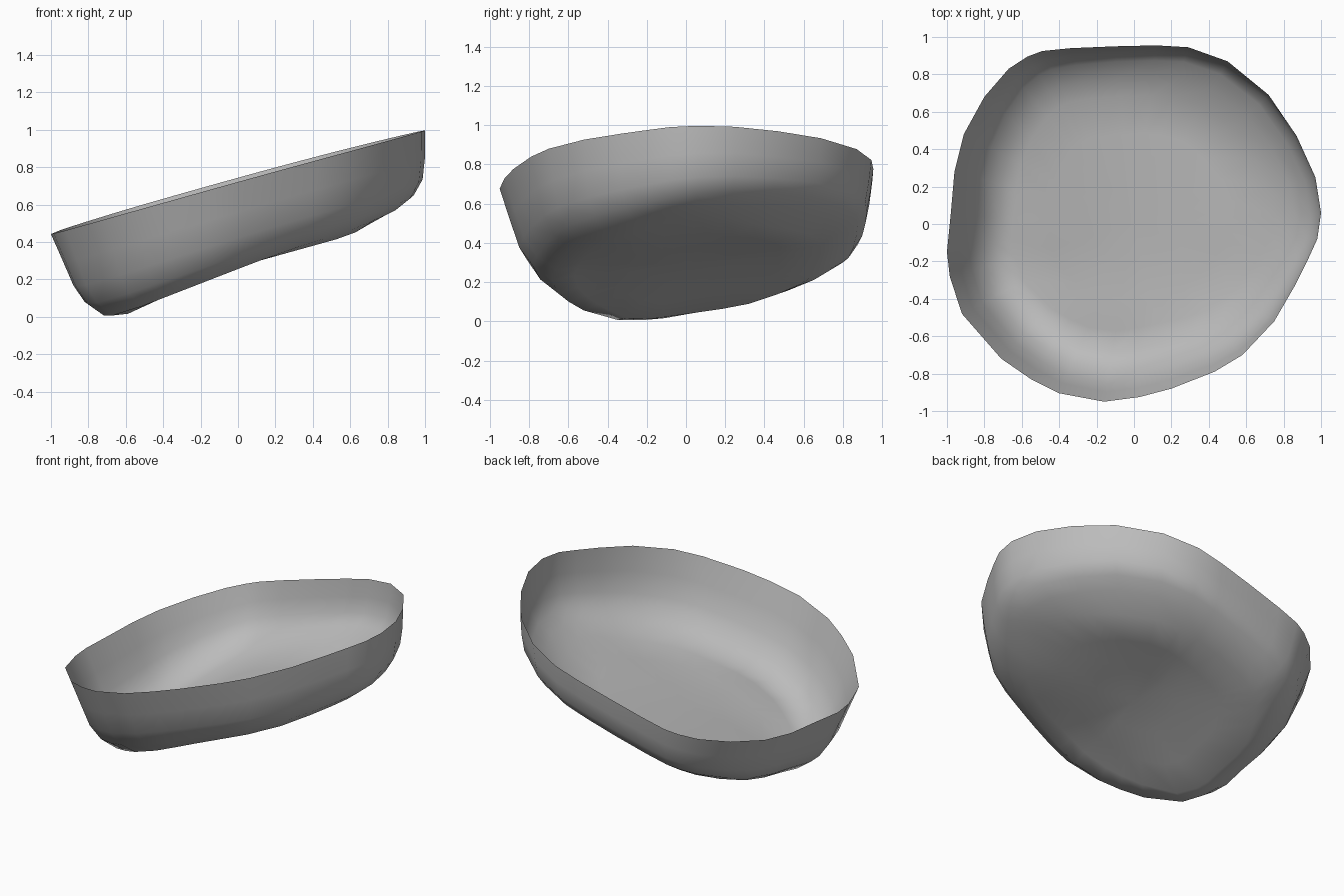
import bpy
import bmesh

default_cube = bpy.data.objects.get("Cube")
if default_cube:
    bpy.data.objects.remove(default_cube, do_unlink=True)

# Plan outline of the rim, counter-clockwise from the raised end
RIM_OUTLINE = [
    (1, .06), (.97, .25), (.87, .47), (.72, .69), (.5, .87), (.29, .945),
    (.12, .955), (-.1, .95), (-.34, .94), (-.49, .925), (-.57, .895),
    (-.67, .83), (-.8, .68), (-.91, .48), (-.96, .28), (-.98, .05),
    (-1, -.15), (-.985, -.28), (-.92, -.48), (-.71, -.72), (-.55, -.83),
    (-.4, -.905), (-.16, -.95), (.03, -.925), (.2, -.88), (.43, -.79),
    (.58, -.7), (.75, -.52), (.86, -.33), (.93, -.19), (.98, -.08)]

# Lengthwise floor profile (x, z)
FLOOR_PROFILE = [(-.75, -.01), (-.62, 0), (-.5, .06), (-.25, .17),
                 (0, .268), (.6, .435), (.85, .56)]

# Wall rings: depth below rim, then scale toward right, left, back and front
WALL_RINGS = [(.15, 1, .935, .985, .945), (.28, .987, .88, .965, .895),
              (.37, .94, .82, .915, .82), (.435, .86, .73, .82, .72)]
FLOOR_EDGE = (.75, .65, .72, .6)


def rim_height(x, y):
    return .72 + .276 * x + .012 * y + .012 * (1 - x * x)


def floor_height(x, y):
    height = FLOOR_PROFILE[-1][1]
    for (x0, z0), (x1, z1) in zip(FLOOR_PROFILE, FLOOR_PROFILE[1:]):
        if x <= x1:
            height = z0 + (z1 - z0) * max(0, x - x0) / (x1 - x0)
            break
    crosswise_tilt = .1 - .06 * x
    return max(0, height + crosswise_tilt * max(0, y + .28))


def side_scale(x, y, scales):
    """Blend the four side scales by plan direction."""
    right, left, back, front = scales
    along = x * x / (x * x + y * y)
    return along * (right if x > 0 else left) + (1 - along) * (back if y > 0 else front)


def wall_ring(depth, *scales):
    points = []
    for x, y in RIM_OUTLINE:
        s = side_scale(x, y, scales)
        deepness = 1 - .2 * max(-.35, y + .25)
        points.append((x * s, y * s, max(0, rim_height(x, y) - depth * deepness)))
    return points


def floor_ring(shrink):
    points = []
    for x, y in RIM_OUTLINE:
        s = side_scale(x, y, FLOOR_EDGE) * shrink
        points.append((x * s, y * s, floor_height(x * s, y * s)))
    return points


# Thin open shell: rim, rounded wall and sloping floor
rings = [[(x, y, rim_height(x, y)) for x, y in RIM_OUTLINE]]
rings += [wall_ring(*ring) for ring in WALL_RINGS]
rings += [floor_ring(shrink) for shrink in (1, .7, .35)]

bm = bmesh.new()
loops = [[bm.verts.new(p) for p in ring] for ring in rings]
count = len(RIM_OUTLINE)
for upper, lower in zip(loops, loops[1:]):
    for i in range(count):
        j = (i + 1) % count
        bm.faces.new((upper[i], lower[i], lower[j], upper[j]))
centre = bm.verts.new((0, 0, floor_height(0, 0)))
for i in range(count):
    bm.faces.new((loops[-1][i], centre, loops[-1][(i + 1) % count]))
for face in bm.faces:
    face.smooth = True

mesh = bpy.data.meshes.new("shallow_bowl")
bm.to_mesh(mesh)
bm.free()
bowl = bpy.data.objects.new("shallow_bowl", mesh)
bpy.context.collection.objects.link(bowl)

# Plain grey
grey = bpy.data.materials.new("plain_grey")
grey.use_nodes = True
colour = (.5, .5, .5, 1)
grey.diffuse_color = colour
grey.node_tree.nodes["Principled BSDF"].inputs["Base Color"].default_value = colour
mesh.materials.append(grey)
